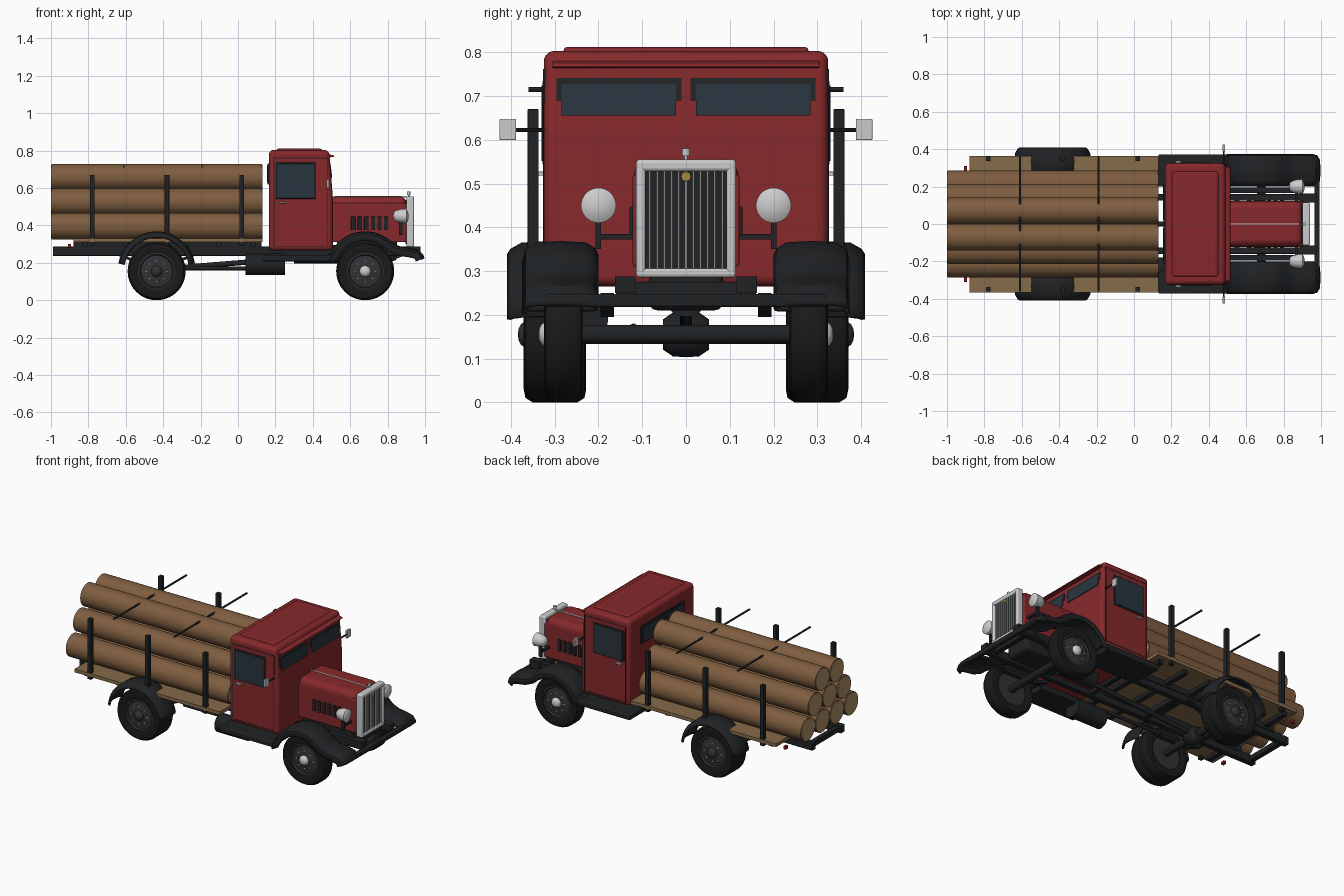
import bpy, bmesh
from math import sin, cos, pi, radians
from mathutils import Vector

if "Cube" in bpy.data.objects:
    bpy.data.objects.remove(bpy.data.objects["Cube"])


def mat(name, r, g, b):
    m = bpy.data.materials.new(name)
    m.diffuse_color = (r, g, b, 1)
    m.use_nodes = True
    m.node_tree.nodes["Principled BSDF"].inputs["Base Color"].default_value = m.diffuse_color
    return m


RED, DARK = mat("red_paint", .24, .022, .025), mat("dark_metal", .014, .016, .018)
TYRE, RIM = mat("rubber", .01, .01, .01), mat("rim_grey", .03, .032, .035)
BARK, CUT = mat("bark", .21, .11, .05), mat("cut_wood", .42, .27, .13)
PLANK, GLASS = mat("plank", .24, .145, .07), mat("glass", .022, .035, .05)
CHROME, BRASS = mat("chrome", .6, .6, .58), mat("brass", .4, .25, .05)
LAMP = mat("tail_red", .3, .01, .01)


def finish(bm, name, m, bevel=0, seg=3):
    bmesh.ops.remove_doubles(bm, verts=bm.verts, dist=1e-5)
    bmesh.ops.recalc_face_normals(bm, faces=bm.faces)
    me = bpy.data.meshes.new(name)
    bm.to_mesh(me)
    bm.free()
    ob = bpy.data.objects.new(name, me)
    bpy.context.collection.objects.link(ob)
    me.materials.append(m)
    if bevel:
        b = ob.modifiers.new("bevel", 'BEVEL')
        b.width, b.segments = bevel, seg
    return ob


def prism(name, pts, y0, y1, m, bevel=0, seg=3):
    """Extrude an xz outline from y0 to y1."""
    bm = bmesh.new()
    a = [bm.verts.new((x, y0, z)) for x, z in pts]
    b = [bm.verts.new((x, y1, z)) for x, z in pts]
    n = len(pts)
    bm.faces.new(a)
    bm.faces.new(b)
    for i in range(n):
        bm.faces.new((a[i], a[(i + 1) % n], b[(i + 1) % n], b[i]))
    return finish(bm, name, m, bevel, seg)


def box(name, x0, x1, y0, y1, z0, z1, m, bevel=0, seg=3):
    return prism(name, [(x0, z0), (x1, z0), (x1, z1), (x0, z1)], y0, y1, m, bevel, seg)


def lathe(name, profile, origin, axis, m, n=40):
    """Spin (radius, height) points around an axis."""
    q = Vector((0, 0, 1)).rotation_difference(Vector(axis).normalized())
    o = Vector(origin)
    bm = bmesh.new()
    rings = [[bm.verts.new(o + q @ Vector((r * cos(2 * pi * i / n), r * sin(2 * pi * i / n), h)))
              for i in range(n)] for r, h in profile]
    for a, b in zip(rings, rings[1:]):
        for i in range(n):
            bm.faces.new((a[i], a[(i + 1) % n], b[(i + 1) % n], b[i]))
    return finish(bm, name, m)


def rod(name, p, q, r, m, n=16):
    d = Vector(q) - Vector(p)
    return lathe(name, [(0, 0), (r, 0), (r, d.length), (0, d.length)], p, d, m, n)


def fender(name, path, y0, y1, lip, s):
    """Sweep a crowned section along an xz path, then give it thickness."""
    sec = [(y0, -lip * .6), (y0 + .006, -.012), (y0 + .025, 0), ((y0 + y1) / 2, .003),
           (y1 - .03, 0), (y1 - .007, -.013), (y1, -lip)]
    bm = bmesh.new()
    rows = []
    for i, (x, z) in enumerate(path):
        a, b = path[max(i - 1, 0)], path[min(i + 1, len(path) - 1)]
        t = Vector((b[0] - a[0], b[1] - a[1])).normalized()
        rows.append([bm.verts.new((x - t.y * h, s * y, z + t.x * h)) for y, h in sec])
    for a, b in zip(rows, rows[1:]):
        for i in range(len(sec) - 1):
            bm.faces.new((a[i], a[i + 1], b[i + 1], b[i]))
    ob = finish(bm, name, DARK)
    sol = ob.modifiers.new("thickness", 'SOLIDIFY')
    sol.thickness, sol.offset = .01, 0


def wheel(name, x, y, s, chrome_hub):
    o, ax = (x, y * s, .155), (0, s, 0)
    lathe(name + "_tyre", [(.098, -.036), (.125, -.044), (.145, -.04), (.155, -.024), (.155, .024),
                           (.145, .04), (.125, .044), (.098, .036), (.098, -.036)], o, ax, TYRE, 56)
    lathe(name + "_rim", [(0, -.03), (.1, -.03), (.1, .034), (.09, .036), (.085, .024),
                          (.065, .026), (.04, .032), (0, .034)], o, ax, RIM)
    for k in range(8):
        a = k * pi / 4
        p = (x + .056 * cos(a), s * (y + .024), .155 + .056 * sin(a))
        rod(name + "_bolt", p, (p[0], s * (y + .037), p[2]), .005, CHROME, 8)
    lathe(name + "_hub", [(.03, .02), (.03, .04), (.024, .05), (.012, .056), (0, .057)], o, ax,
          CHROME if chrome_hub else RIM, 24)


# logs, hexagonally stacked 4-3-2
for row, count in enumerate((4, 3, 2)):
    for i in range(count):
        y, z = (i - (count - 1) / 2) * .143, .395 + row * .131
        rod("log", (-.996, y, z), (.128, y, z), .0715, BARK, 32)
        rod("log_end", (-1, y, z), (-.99, y, z), .066, CUT, 32)
        rod("log_end", (.122, y, z), (.131, y, z), .066, CUT, 32)
for x in (-.61, -.19):
    rod("load_bar", (x, -.36, .715), (x, .36, .715), .006, RIM, 10)

# flatbed and chassis
for k in range(5):
    box("bed_plank", -.88, .13, -.365 + k * .146, -.2195 + k * .146, .31, .331, PLANK)
for x in (-.82, -.6, -.28, -.1, .08):
    box("bed_crossbeam", x - .015, x + .015, -.33, .33, .287, .311, DARK)
for x in (-.96, -.6, -.2, .2, .55, .9):
    box("chassis_crossbar", x - .015, x + .015, -.14, .14, .245, .275, DARK)
rod("drive_shaft", (-.43, 0, .165), (.5, 0, .24), .014, DARK)
rod("transmission", (.3, 0, .245), (.55, 0, .245), .05, DARK, 24)
box("engine_block", .53, .85, -.085, .085, .21, .33, DARK, .02)
rod("fuel_tank", (.04, -.235, .192), (.25, -.235, .192), .057, DARK, 32)
rod("exhaust_pipe", (-.29, -.12, .17), (.1, -.12, .17), .01, DARK)
box("bumper", .965, .992, -.322, .322, .218, .247, DARK, .005)

# running gear
for x, name in ((.68, "front"), (-.435, "rear")):
    rod(name + "_axle", (x, -.26, .155), (x, .26, .155), .022, DARK, 20)
lathe("differential", [(0, -.055), (.035, -.052), (.05, -.03), (.052, 0), (.05, .03), (.035, .052), (0, .055)],
      (-.435, 0, .155), (0, 1, 0), DARK, 28)

for s in (1, -1):
    def sbox(name, x0, x1, y0, y1, z0, z1, m, bevel=0):
        box(name, x0, x1, min(s * y0, s * y1), max(s * y0, s * y1), z0, z1, m, bevel)

    sbox("frame_rail", -.99, .97, .125, .16, .237, .286, DARK, .004)
    sbox("bed_sill", -.88, .125, .12, .165, .275, .312, DARK)
    for x in (-.78, -.38, .02):
        sbox("stake", x - .0125, x + .0125, .337, .362, .29, .67, DARK, .002)
    sbox("tail_lamp", -.91, -.892, .285, .31, .28, .3, LAMP, .003)
    wheel("front_wheel", .68, .28, s, True)
    wheel("rear_inner_wheel", -.435, .272, s, False)
    wheel("rear_outer_wheel", -.435, .327, s, False)
    # leaf springs
    for x in (.68, -.435):
        prism("leaf_spring", [(x - .2, .235), (x - .1, .195), (x + .1, .195), (x + .2, .235),
                              (x + .2, .25), (x + .1, .212), (x - .1, .212), (x - .2, .25)],
              s * .165, s * .195, DARK)
    # fenders and running boards
    arc = [(-.435 + .2 * cos(radians(a)), .16 + .2 * sin(radians(a))) for a in range(170, 9, -8)]
    fender("rear_fender", arc, .265, .405, .024, s)
    arch = [(.68 + .195 * cos(radians(a)), .168 + .193 * sin(radians(a))) for a in range(150, 33, -9)]
    fender("front_fender", [(.48, .235), (.505, .247)] + arch
           + [(.865, .28), (.92, .272), (.965, .26), (.985, .235), (.99, .222)], .205, .37, .042, s)
    sbox("running_board", .13, .5, .2, .372, .208, .243, DARK, .008)
    # side window, door seams, handle, mirror
    sbox("window_frame", .2, .418, .31, .328, .542, .735, DARK, .003)
    sbox("side_window", .212, .407, .31, .33, .552, .724, GLASS)
    for x in (.19, .475):
        sbox("door_seam", x, x + .004, .315, .3265, .29, .76, DARK)
    sbox("door_seam", .19, .479, .315, .3265, .287, .291, DARK)
    sbox("door_seam", .19, .479, .315, .3265, .758, .762, DARK)
    sbox("door_handle", .22, .252, .32, .338, .518, .527, CHROME, .002)
    rod("mirror_arm", (.48, s * .31, .622), (.48, s * .405, .622), .005, DARK, 10)
    sbox("mirror", .474, .487, .388, .426, .599, .648, CHROME, .003)
    # split windscreen
    for n, m, y0, y1, z0, z1, d in (("windscreen_frame", DARK, .01, .296, .69, .741, 0),
                                    ("windscreen", GLASS, .023, .284, .656, .728, .002)):
        a, b = .496 + d, .492 + d
        prism(n, [(.47, z0), (a + (.741 - z0) * .07, z0), (b + (.741 - z1) * .07, z1), (.47, z1)],
              s * y0, s * y1, m)
    sbox("rear_window", .155, .17, .02, .2, .63, .72, GLASS, .003)
    # bonnet louvres
    for k in range(6):
        sbox("louvre", .605 + k * .035, .628 + k * .035, .115, .129, .375, .447, DARK, .003)
    # headlights
    lathe("headlight", [(0, -.042), (.018, -.038), (.03, -.025), (.037, 0), (.039, .024), (.04, .03),
                        (.035, .033), (.02, .04), (0, .042)], (.87, s * .2, .45), (1, 0, 0), CHROME)
    sbox("headlight_bar", .86, .878, .1, .205, .372, .385, DARK)
    sbox("headlight_post", .86, .88, .194, .207, .35, .42, DARK)
    sbox("horn_bracket", .9, .975, .115, .162, .25, .287, DARK)

# cab
prism("cab", [(.165, .265), (.507, .265), (.507, .55), (.487, .803), (.165, .803)],
      -.325, .325, RED, .024, 5)
prism("cab_roof_crown", [(.195, .795), (.46, .795), (.44, .812), (.215, .812)], -.28, .28, RED, .012)
prism("sun_visor", [(.47, .762), (.515, .766), (.515, .773), (.47, .785)], -.305, .305, RED, .003)
box("rear_window_frame", .158, .17, -.215, .215, .62, .732, DARK, .003)

# bonnet: rounded section along x
box("bonnet_lower", .5, .9, -.122, .122, .31, .52, RED, .006)
box("bonnet_top", .49, .902, -.12, .12, .42, .555, RED, .04, 6)
box("bonnet_hinge", .51, .9, -.004, .004, .55, .558, CHROME)

# radiator shell, grille and cap
box("grille_core", .895, .93, -.1, .1, .3, .535, DARK)
box("grille_top", .9, .941, -.114, .114, .528, .555, CHROME, .008)
box("grille_bottom", .9, .941, -.114, .114, .285, .306, CHROME, .008)
for s in (1, -1):
    box("grille_side", .9, .941, s * .103 - .011, s * .103 + .011, .287, .553, CHROME, .008)
for k in range(11):
    y = (k - 5) * .0165
    box("grille_bar", .925, .937, y - .0018, y + .0018, .303, .53, CHROME)
rod("grille_disc", (.93, 0, .516), (.942, 0, .516), .011, BRASS, 20)
rod("radiator_cap_stem", (.912, 0, .55), (.912, 0, .565), .004, CHROME, 12)
rod("radiator_cap", (.912, 0, .563), (.912, 0, .58), .009, CHROME, 16)

bpy.ops.object.select_all(action='SELECT')
bpy.context.view_layer.objects.active = bpy.context.selected_objects[0]
bpy.ops.object.shade_smooth_by_angle(angle=radians(35))
